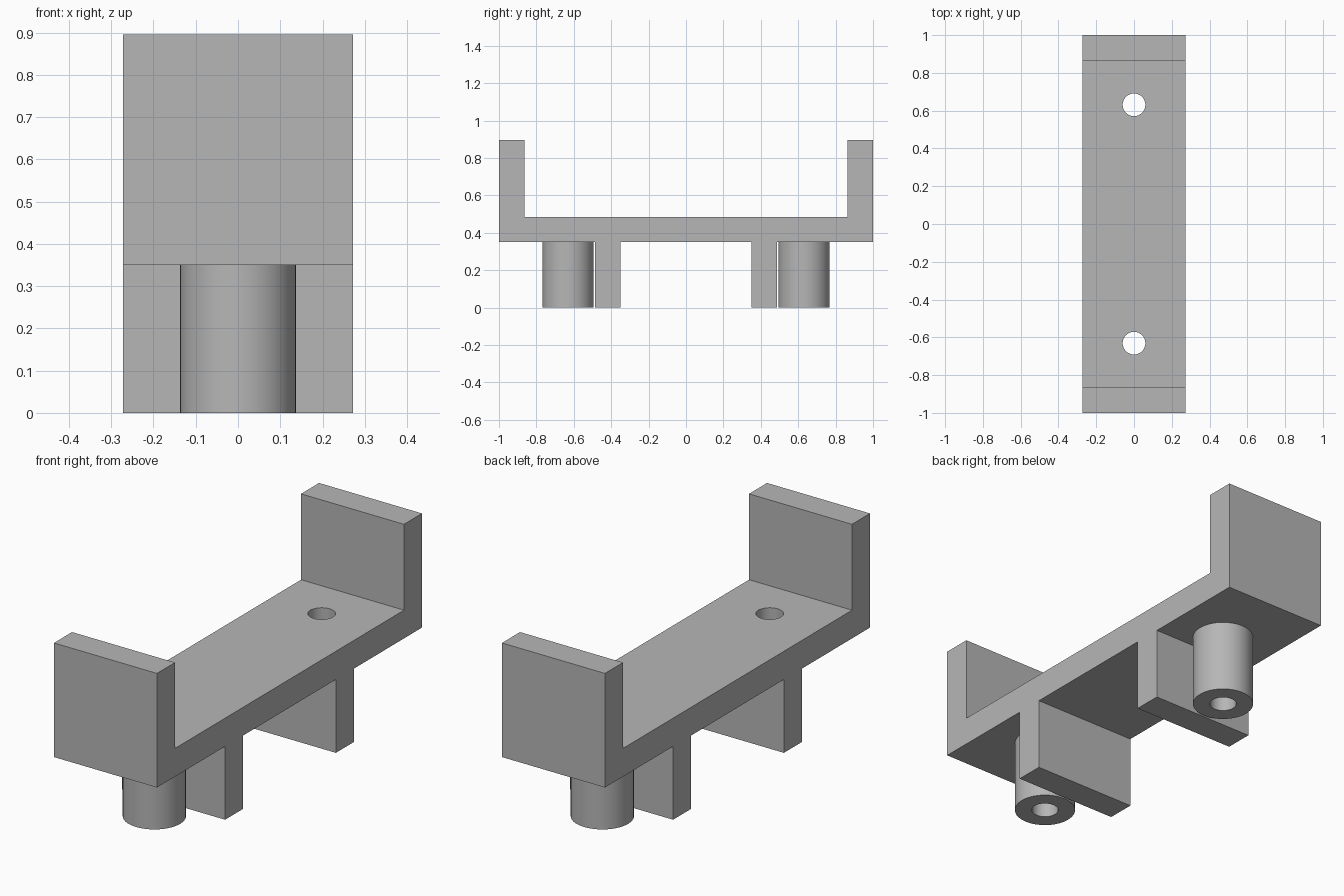
import bpy, bmesh
from math import radians
from mathutils import Matrix, Vector

if "Cube" in bpy.data.objects:
    bpy.data.objects.remove(bpy.data.objects["Cube"], do_unlink=True)

HALF_WIDTH = 0.272
WALL = 0.136
UNDER, DECK, TOP = 0.35, 0.485, 0.895
BOSS_Y, BOSS_R, BORE_R = 0.631, 0.137, 0.06
RIB_IN, RIB_OUT = 0.35, 0.486

grey = bpy.data.materials.new("plain grey")
grey.use_nodes = True
colour = (0.47, 0.47, 0.47, 1)
grey.diffuse_color = colour
grey.node_tree.nodes["Principled BSDF"].inputs["Base Color"].default_value = colour


def add_object(name, bm):
    bmesh.ops.recalc_face_normals(bm, faces=bm.faces)
    mesh = bpy.data.meshes.new(name)
    bm.to_mesh(mesh)
    bm.free()
    mesh.materials.append(grey)
    obj = bpy.data.objects.new(name, mesh)
    bpy.context.collection.objects.link(obj)
    return obj


def select_only(obj):
    bpy.ops.object.select_all(action='DESELECT')
    obj.select_set(True)
    bpy.context.view_layer.objects.active = obj


# Channel frame with end walls and ribs: half profile (y, z), mirrored and extruded
half = [(RIB_IN, UNDER), (RIB_IN, 0), (RIB_OUT, 0), (RIB_OUT, UNDER),
        (1, UNDER), (1, TOP), (1 - WALL, TOP), (1 - WALL, DECK)]
profile = half + [(-y, z) for y, z in reversed(half)]
bm = bmesh.new()
face = bm.faces.new([bm.verts.new((-HALF_WIDTH, y, z)) for y, z in profile])
extruded = bmesh.ops.extrude_face_region(bm, geom=[face])["geom"]
bmesh.ops.translate(bm, vec=(2 * HALF_WIDTH, 0, 0),
                    verts=[v for v in extruded if isinstance(v, bmesh.types.BMVert)])
frame = add_object("channel_frame", bm)

# Screw holes through the deck
for side in (-1, 1):
    bm = bmesh.new()
    bmesh.ops.create_cone(bm, cap_ends=True, segments=48, radius1=BORE_R, radius2=BORE_R,
                          depth=0.4, matrix=Matrix.Translation((0, side * BOSS_Y, DECK)))
    cutter = add_object("hole_cutter", bm)
    cutter.hide_render = True
    cut = frame.modifiers.new("screw_hole", 'BOOLEAN')
    cut.operation = 'DIFFERENCE'
    cut.solver = 'EXACT'
    cut.object = cutter
    select_only(frame)
    bpy.ops.object.modifier_apply(modifier=cut.name)
    bpy.data.objects.remove(cutter, do_unlink=True)
bpy.ops.object.shade_smooth_by_angle(angle=radians(30))

# Hollow cylindrical bosses under the deck, revolved from an open wall section
for side, name in ((-1, "front_boss"), (1, "back_boss")):
    bm = bmesh.new()
    centre = Vector((0, side * BOSS_Y, 0))
    section = [(BORE_R, UNDER), (BORE_R, 0), (BOSS_R, 0), (BOSS_R, UNDER)]
    verts = [bm.verts.new(centre + Vector((r, 0, z))) for r, z in section]
    edges = [bm.edges.new(pair) for pair in zip(verts, verts[1:])]
    bmesh.ops.spin(bm, geom=verts + edges, cent=centre, axis=(0, 0, 1),
                   angle=radians(360), steps=48, use_merge=True)
    bmesh.ops.remove_doubles(bm, verts=bm.verts, dist=0.0001)
    boss = add_object(name, bm)
    # An open shell needs its outside settled by the downward-facing rim
    rim = min(boss.data.polygons, key=lambda p: p.center.z)
    if rim.normal.z > 0:
        boss.data.flip_normals()
    select_only(boss)
    bpy.ops.object.shade_smooth_by_angle(angle=radians(30))
